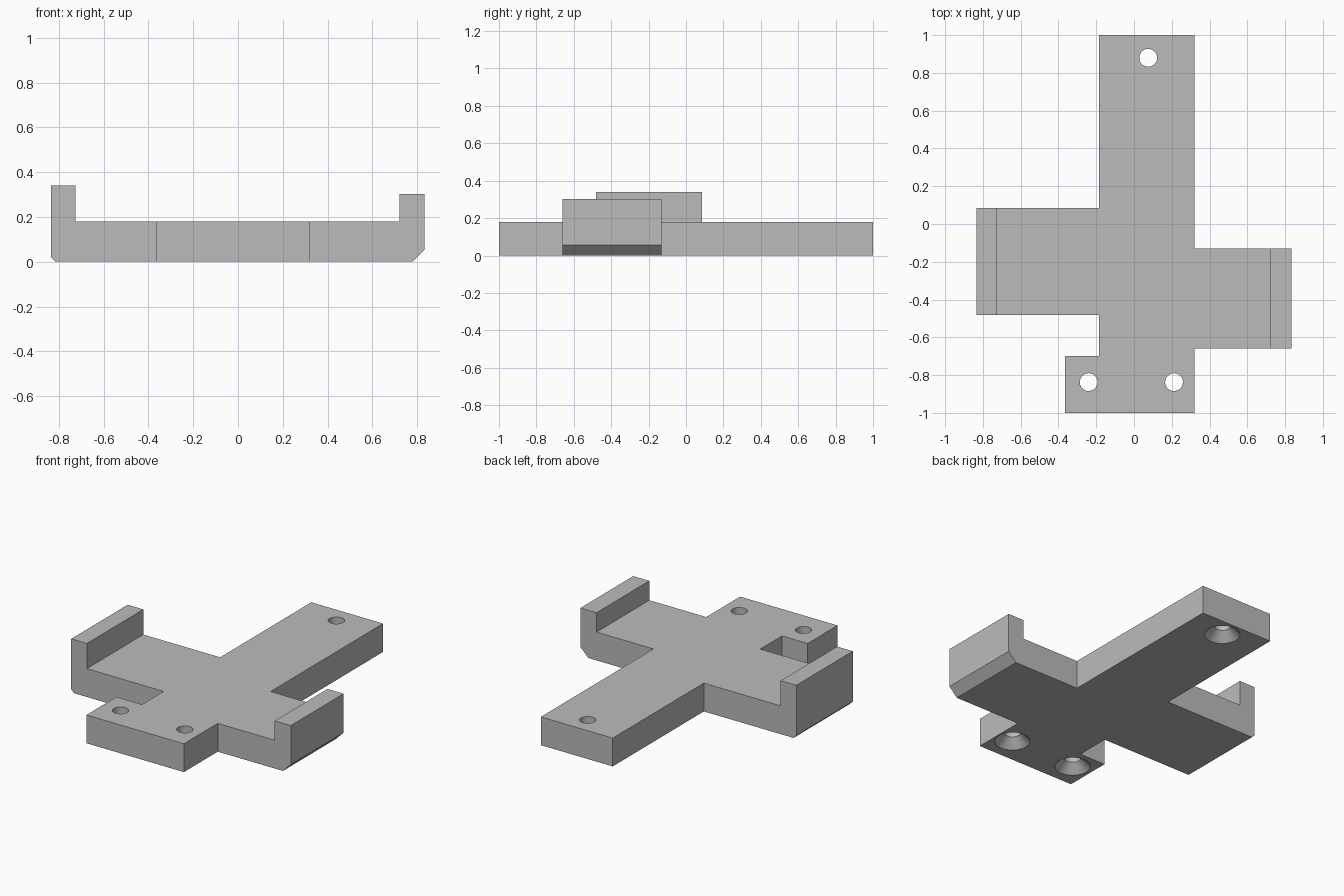
import bpy, bmesh, math
from mathutils import Vector

cube = bpy.data.objects.get("Cube")
if cube:
    bpy.data.objects.remove(cube, do_unlink=True)

THICK = 0.18
grey = bpy.data.materials.new("plain grey")
grey.use_nodes = True
color = (0.5, 0.5, 0.5, 1)
grey.diffuse_color = color
grey.node_tree.nodes["Principled BSDF"].inputs["Base Color"].default_value = color


def prism(name, points, sweep):
    """Extrude a closed outline along a vector."""
    bm = bmesh.new()
    face = bm.faces.new([bm.verts.new(p) for p in points])
    top = bmesh.ops.extrude_face_region(bm, geom=[face])["geom"]
    bmesh.ops.translate(bm, verts=[v for v in top if isinstance(v, bmesh.types.BMVert)],
                        vec=Vector(sweep))
    bmesh.ops.recalc_face_normals(bm, faces=bm.faces)
    return add_object(name, bm)


def add_object(name, bm):
    mesh = bpy.data.meshes.new(name)
    bm.to_mesh(mesh)
    bm.free()
    mesh.materials.append(grey)
    obj = bpy.data.objects.new(name, mesh)
    bpy.context.collection.objects.link(obj)
    return obj


def hook_arm(name, root, lip, tip, height, chamfer, y0, y1):
    """Arm along x with an upturned lip and a chamfered lower tip edge."""
    side = math.copysign(1, tip)
    profile = [(root, 0), (tip - side * chamfer, 0), (tip, chamfer),
               (tip, height), (lip, height), (lip, THICK), (root, THICK)]
    return prism(name, [(x, y0, z) for x, z in profile], (0, y1 - y0, 0))


def countersunk_cutter(name, x, y, r=0.047, wide=0.102, segments=48):
    """Straight bore that flares to a cone at the underside."""
    e = 0.02
    rings = [(wide + e, -e), (r, wide - r), (r, THICK + e)]
    bm = bmesh.new()
    loops = [[bm.verts.new((x + rad * math.cos(math.tau * i / segments),
                            y + rad * math.sin(math.tau * i / segments), z))
              for i in range(segments)] for rad, z in rings]
    for low, high in zip(loops, loops[1:]):
        for i in range(segments):
            j = (i + 1) % segments
            bm.faces.new((low[i], low[j], high[j], high[i]))
    bm.faces.new(loops[0][::-1])
    bm.faces.new(loops[-1])
    return add_object(name, bm)


def combine(target, tool, operation):
    mod = target.modifiers.new(tool.name, 'BOOLEAN')
    mod.object, mod.operation, mod.solver = tool, operation, 'EXACT'
    tool.hide_render = True


# Central bar with the side step of the foot
outline = [(-0.365, -1), (0.32, -1), (0.32, 1), (-0.185, 1), (-0.185, -0.7), (-0.365, -0.7)]
body = prism("bracket_body", [(x, y, 0) for x, y in outline], (0, 0, THICK))

# Hooked arms, rooted inside the bar
arms = [hook_arm("left_arm", 0.1, 0.72, 0.833, 0.303, 0.055, -0.66, -0.13),
        hook_arm("right_arm", 0.03, -0.725, -0.835, 0.34, 0.02, -0.482, 0.085)]

# Countersunk screw holes
holes = [countersunk_cutter("screw_hole_cutter", x, y)
         for x, y in [(0.075, 0.88), (-0.24, -0.837), (0.212, -0.837)]]

for arm in arms:
    combine(body, arm, 'UNION')
for hole in holes:
    combine(body, hole, 'DIFFERENCE')

# Bake the result and drop the helpers
baked = bpy.data.meshes.new_from_object(
    body.evaluated_get(bpy.context.evaluated_depsgraph_get()))
body.modifiers.clear()
body.data = baked
for helper in arms + holes:
    bpy.data.objects.remove(helper, do_unlink=True)

# Smooth the bores, keep every other edge sharp
bpy.context.view_layer.objects.active = body
body.select_set(True)
bpy.ops.object.shade_smooth_by_angle(angle=math.radians(30))
